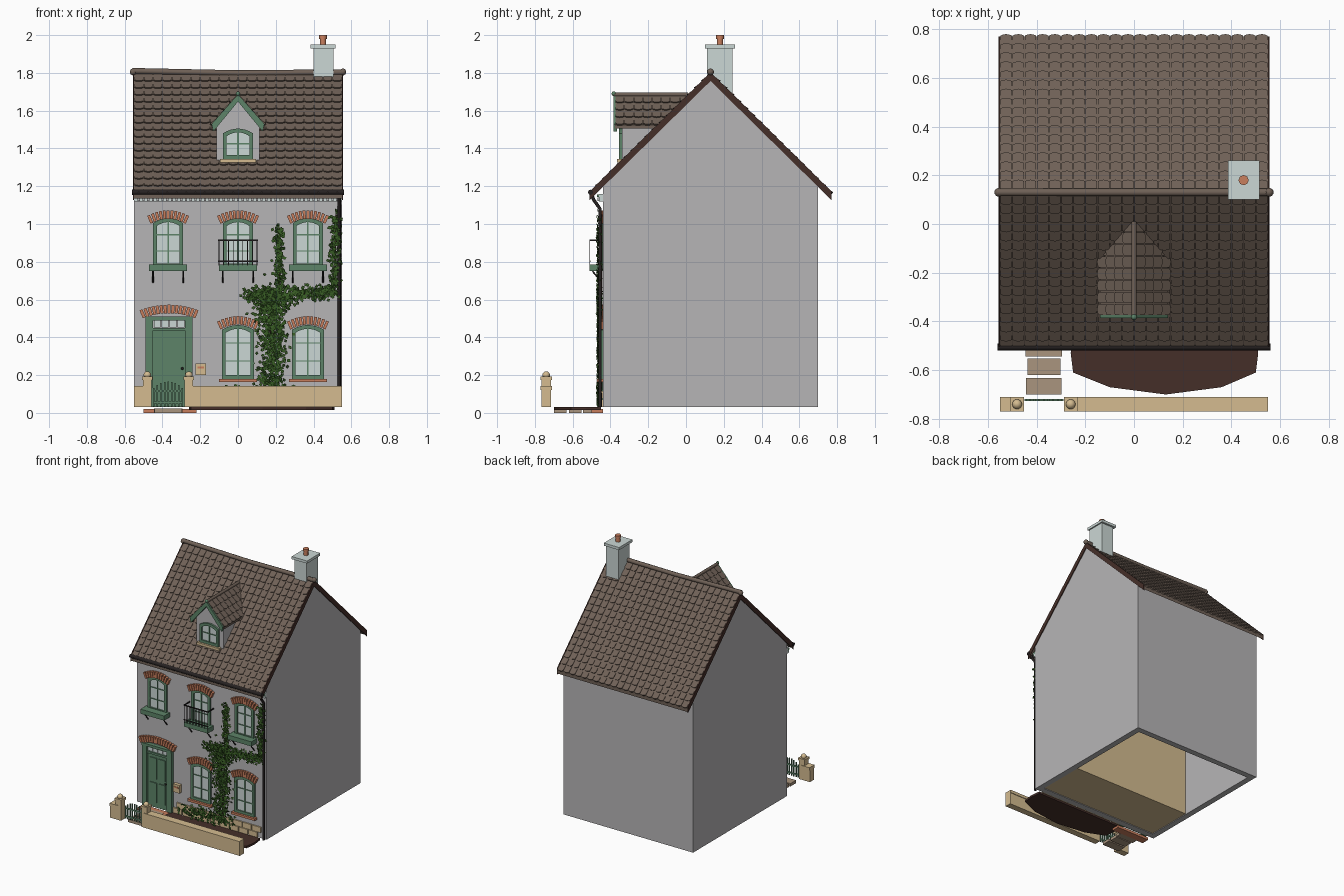
import bpy, bmesh, math, random
from mathutils import Vector, Matrix

random.seed(4)
cube = bpy.data.objects.get("Cube")
if cube:
    bpy.data.objects.remove(cube)


def material(name, r, g, b):
    m = bpy.data.materials.new(name)
    m.use_nodes = True
    m.diffuse_color = (r, g, b, 1)
    node = next(n for n in m.node_tree.nodes if n.type == 'BSDF_PRINCIPLED')
    node.inputs["Base Color"].default_value = (r, g, b, 1)
    node.inputs["Roughness"].default_value = 0.8
    return m


WALL = material("grey render", .47, .46, .47)
ROOF = material("brown tile", .16, .12, .095)
IRON = material("black iron", .02, .016, .016)
GREEN = material("green paint", .11, .23, .14)
PALE = material("pale glass", .6, .68, .66)
BRICK = material("terracotta", .58, .21, .11)
IVY = material("ivy green", .04, .11, .018)
STONE = material("sandstone", .66, .5, .28)
SOIL = material("dark soil", .06, .028, .022)
PATH = material("path stone", .4, .3, .21)


def finish(name, bm, mat):
    bmesh.ops.recalc_face_normals(bm, faces=bm.faces)
    me = bpy.data.meshes.new(name)
    bm.to_mesh(me)
    bm.free()
    ob = bpy.data.objects.new(name, me)
    me.materials.append(mat)
    bpy.context.collection.objects.link(ob)
    return ob


def boxes(name, mat, *bounds):
    """Bounds are x0, x1, y0, y1, z0, z1."""
    bm = bmesh.new()
    for x0, x1, y0, y1, z0, z1 in bounds:
        m = Matrix.Translation(((x0 + x1) / 2, (y0 + y1) / 2, (z0 + z1) / 2))
        m = m @ Matrix.Diagonal((x1 - x0, y1 - y0, z1 - z0, 1))
        bmesh.ops.create_cube(bm, size=1, matrix=m)
    return finish(name, bm, mat)


def place(axis, u, v, d):
    return {'x': (d, u, v), 'y': (u, d, v), 'z': (u, v, d)}[axis]


def prism(name, mat, pts, axis, a, b, hole=None):
    """Extrude an outline along an axis, with an optional matching hole."""
    bm = bmesh.new()
    rings = [[bm.verts.new(place(axis, u, v, d)) for u, v in loop]
             for loop in ([pts, hole] if hole else [pts]) for d in (a, b)]
    n = len(pts)
    pairs = [(0, 1), (2, 3), (0, 2), (1, 3)] if hole else [(0, 1)]
    for p, q in pairs:
        for i in range(n):
            j = (i + 1) % n
            bm.faces.new((rings[p][i], rings[p][j], rings[q][j], rings[q][i]))
    if not hole:
        bm.faces.new(rings[0])
        bm.faces.new(rings[1])
    return finish(name, bm, mat)


def tube(name, mat, pts, radius):
    cu = bpy.data.curves.new(name, 'CURVE')
    cu.dimensions, cu.bevel_depth, cu.bevel_resolution = '3D', radius, 2
    cu.use_fill_caps = True
    sp = cu.splines.new('POLY')
    sp.points.add(len(pts) - 1)
    for p, co in zip(sp.points, pts):
        p.co = (*co, 1)
    cu.materials.append(mat)
    bpy.context.collection.objects.link(bpy.data.objects.new(name, cu))


def ball(name, mat, loc, r):
    bpy.ops.mesh.primitive_uv_sphere_add(segments=16, ring_count=8, radius=r, location=loc)
    ob = bpy.context.object
    ob.name = name
    ob.data.materials.append(mat)
    bpy.ops.object.shade_smooth()


def tiles(name, origin, across, down, rows, cols):
    """Overlapping round-ended tiles on a slope."""
    origin, across, down = Vector(origin), Vector(across), Vector(down)
    normal = across.cross(down).normalized()
    normal *= 1 if normal.z > 0 else -1
    bm = bmesh.new()
    for r in range(rows):
        for c in range(cols):
            ends = [(k, r + 1 + .16 * (1 - k * k)) for k in (-.94, -.5, 0, .5, .94)]
            outline = [(.94, r), (-.94, r)] + ends
            low = [origin + across * (c + .5 + k / 2) / cols + down * v / rows for k, v in outline]
            top = [p + normal * (.003 + .008 * (v - r)) for p, (k, v) in zip(low, outline)]
            lo, hi = [[bm.verts.new(p) for p in ring] for ring in (low, top)]
            bm.faces.new(hi)
            for i in range(len(lo)):
                j = (i + 1) % len(lo)
                bm.faces.new((lo[i], lo[j], hi[j], hi[i]))
    return finish(name, bm, ROOF)


def arched(x, w, z0, z1, rise):
    top = [(x + w * t / 4, z1 - rise * (t / 4) ** 2) for t in range(4, -5, -1)]
    return [(x - w, z0), (x + w, z0)] + top


def window(name, x, y, w, z0, z1, rows):
    t = .02
    prism(name + "_glass", PALE, arched(x, w - t / 2, z0, z1 - t / 2, .02), 'y', y - .004, y + .01)
    prism(name + "_frame", GREEN, arched(x, w, z0, z1, .025), 'y', y - .014, y + .01,
          arched(x, w - t, z0 + t, z1 - t, .02))
    bars = [(x - .004, x + .004, y - .009, y, z0, z1 - t)]
    for i in range(1, rows):
        z = z0 + (z1 - z0) * i / rows
        bars.append((x - w + t, x + w - t, y - .009, y, z - .003, z + .003))
    boxes(name + "_bars", GREEN, *bars)


def brick_arch(name, x, w, z, rise, n):
    bm = bmesh.new()
    for i in range(n):
        t = 2 * i / (n - 1) - 1
        m = Matrix.Translation((x + t * w, FRONT - .008, z + rise * (1 - t * t)))
        m = m @ Matrix.Rotation(t * .4, 4, 'Y') @ Matrix.Diagonal((1.75 * w / n, .03, .045, 1))
        bmesh.ops.create_cube(bm, size=1, matrix=m)
    finish(name, bm, BRICK)


FRONT, BACK, RIDGE, HALF = -.44, .7, .13, .55

# House shell, open underneath, with the front room inside
shell = prism("house_walls", WALL, [(FRONT, .03), (BACK, .03), (BACK, 1.2), (RIDGE, 1.765), (FRONT, 1.2)],
              'x', -HALF, HALF)
bm = bmesh.new()
bm.from_mesh(shell.data)
bmesh.ops.delete(bm, geom=[f for f in bm.faces if f.normal.z < -.9], context='FACES')
bm.to_mesh(shell.data)
bm.free()
solid = shell.modifiers.new("thickness", 'SOLIDIFY')
solid.thickness, solid.offset, solid.use_even_offset = .045, -1, True
boxes("front_room", STONE, (-.505, .505, -.395, -.03, .035, 1.15))

# Main roof
slope = [(-.51, 1.165), (RIDGE, 1.795), (.77, 1.165)]
under = [(y, z - .03) for y, z in reversed(slope)]
prism("roof_slab", ROOF, slope + under, 'x', -HALF, HALF)
for side, name in ((-1, "front"), (1, "back")):
    tiles(name + "_roof_tiles", (-HALF, RIDGE, 1.793), (2 * HALF, 0, 0), (0, side * .635, -.628), 17, 22)
    verge = [(y, z + .008) for y, z in slope] + [(y, z - .008) for y, z in under]
    prism(name + "_verge", SOIL, verge, 'x', side * HALF, side * (HALF + .006))
    ball(name + "_ridge_end", ROOF, (side * .555, RIDGE, 1.805), .018)
tube("ridge_tiles", ROOF, [(-.56, RIDGE, 1.81), (0, RIDGE, 1.798), (.56, RIDGE, 1.803)], .016)

# Eaves, gutter and downpipe
tube("gutter", IRON, [(-.56, -.505, 1.168), (.56, -.505, 1.168)], .014)
tube("downpipe", IRON, [(.535, -.5, 1.16), (.535, -.49, 1.13), (.535, -.455, 1.08), (.535, -.455, .03)], .009)
boxes("cornice", PALE, (-HALF, HALF, FRONT - .02, FRONT, 1.12, 1.16))
boxes("fascia", GREEN, (-HALF, HALF, FRONT - .03, FRONT, 1.142, 1.155))
boxes("cornice_blocks", WALL, *[(x / 40 - .006, x / 40 + .006, FRONT - .028, FRONT, 1.122, 1.14)
                                for x in range(-21, 22)])

# Chimney
boxes("chimney_stack", PALE, (.4, .505, .11, .245, 1.6, 1.93))
boxes("chimney_cap", PALE, (.385, .515, .1, .26, 1.93, 1.95))
tube("chimney_pot", BRICK, [(.45, .18, 1.94), (.45, .18, 1.985)], .017)
tube("chimney_pot_rim", BRICK, [(.45, .18, 1.98), (.45, .18, 2)], .021)

# Dormer
gable = [(-.115, 1.3), (.115, 1.3), (.115, 1.53), (0, 1.66), (-.115, 1.53)]
prism("dormer_walls", WALL, gable, 'y', -.34, -.05)
pitch = [(-.14, 1.525), (0, 1.683), (.14, 1.525)]
prism("dormer_roof", ROOF, pitch + [(x, z - .02) for x, z in reversed(pitch)], 'y', -.375, 0)
prism("dormer_bargeboard", GREEN, [(x, z + .004) for x, z in pitch] + [(x * .93, z - .035) for x, z in reversed(pitch)],
      'y', -.385, -.365)
for side in (-1, 1):
    tiles("dormer_tiles", (0, -.375, 1.682), (0, .39, 0), (side * .137, 0, -.155), 4, 8)
tube("dormer_ridge", ROOF, [(0, -.38, 1.685), (0, .01, 1.685)], .011)
ball("dormer_finial", GREEN, (0, -.382, 1.69), .012)
window("dormer_window", 0, -.34, .08, 1.345, 1.505, 2)
boxes("dormer_sill", STONE, (-.095, .095, -.365, -.34, 1.325, 1.343))

# Windows with arches, planters and sills
for x in (-.37, 0, .37):
    window("upper_window", x, FRONT, .08, .77, 1.03, 3)
    brick_arch("upper_arch", x, .095, 1.025, .025, 11)
    boxes("planter", GREEN, (x - .1, x + .1, -.51, FRONT, .75, .785))
    for side in (-.08, .08):
        tube("planter_bracket", IRON, [(x + side, -.495, .75), (x + side, -.445, .69)], .004)
for x in (0, .37):
    window("lower_window", x, FRONT, .085, .18, .465, 3)
    brick_arch("lower_arch", x, .095, .465, .025, 11)
    boxes("window_sill", BRICK, (x - .1, x + .1, FRONT - .03, FRONT, .163, .18))
boxes("balcony_rail", IRON, (-.105, .105, -.512, -.506, .91, .918), (-.105, .105, -.512, -.506, .8, .806),
      *[(s * .1 - .003, s * .1 + .003, -.51, FRONT, .91, .918) for s in (-1, 1)],
      *[(i / 40 - .002, i / 40 + .002, -.511, -.507, .78, .915) for i in range(-4, 5)])

# Door
DX = -.365
boxes("door_surround", GREEN, (DX - .125, DX - .085, FRONT - .025, FRONT, .03, .5),
      (DX + .085, DX + .125, FRONT - .025, FRONT, .03, .5), (DX - .125, DX + .125, FRONT - .03, FRONT, .49, .51))
boxes("door_leaf", GREEN, (DX - .085, DX + .085, FRONT - .008, FRONT, .03, .44),
      (DX - .09, DX + .09, FRONT - .018, FRONT, .435, .45))
boxes("door_panels", GREEN, *[(DX + a, DX + b, FRONT - .015, FRONT, c, d)
      for a, b in ((-.065, -.008), (.008, .065)) for c, d in ((.07, .22), (.25, .41))])
boxes("fanlight", PALE, *[(DX + i * .042 - .018, DX + i * .042 + .018, FRONT - .01, FRONT, .453, .488)
                          for i in (-1.5, -.5, .5, 1.5)])
ball("door_knob", IRON, (DX + .07, FRONT - .018, .235), .007)
brick_arch("door_arch", DX, .14, .525, .025, 15)
boxes("letter_box", STONE, (-.225, -.17, FRONT - .025, FRONT, .2, .262))
boxes("letter_slot", BRICK, (-.215, -.18, FRONT - .028, FRONT, .235, .245))

# Stone plinth along the front
boxes("plinth_stones", STONE, *[(i * .08 - .237 + r * .03, i * .08 - .163 + r * .03, FRONT - .01, FRONT,
      .03 + r * .045, .071 + r * .045) for r in (0, 1) for i in range(9)])

# Path, step and flower bed
boxes("door_step", BRICK, (-.5, -.22, -.5, FRONT, 0, .02))
boxes("path_stones", PATH, *[(-.37 - w, -.37 + w, y, y + .068, 0, .022)
                             for y, w in ((-.7, .073), (-.62, .068), (-.545, .075))])
bed = [(-.25, -.45), (-.26, -.53), (-.25, -.61), (-.1, -.67), (.13, -.7), (.36, -.67), (.5, -.61), (.51, -.53), (.5, -.45)]
prism("flower_bed", SOIL, bed, 'z', .016, .032)

# Garden wall, pillars and gate
for x0, x1 in ((-HALF, -.48), (-.26, HALF)):
    boxes("garden_wall", STONE, (x0, x1, -.765, -.715, .03, .125), (x0, x1, -.77, -.71, .12, .142))
for x in (-.48, -.26):
    boxes("gate_pillar", STONE, (x - .023, x + .023, -.765, -.715, .03, .18), (x - .028, x + .028, -.77, -.71, .175, .192))
    ball("pillar_ball", STONE, (x, -.74, .2), .02)
boxes("gate", GREEN, *[(-.45, -.29, -.727, -.719, z, z + .01) for z in (.05, .11)],
      *[(-.37 + i * .019 - .004, -.37 + i * .019 + .004, -.727, -.719, .035, .165 - .002 * i * i) for i in range(-4, 5)])

# Ivy: leaves scattered along stems given as x, z, x, z, spread, count
stems = [(.18, .12, .19, .45, .06, 420), (.17, .42, .16, .64, .06, 300), (.05, .62, .5, .64, .035, 420),
         (.22, .64, .22, .98, .024, 190), (.51, .62, .52, 1.05, .026, 240), (.15, .5, .27, .62, .04, 120),
         (-.15, .08, .25, .1, .04, 260)]
bm = bmesh.new()
for xa, za, xb, zb, spread, count in stems:
    for i in range(count):
        t = random.random()
        x = xa + (xb - xa) * t + max(-2, min(2, random.gauss(0, .6))) * spread
        z = za + (zb - za) * t + max(-2, min(2, random.gauss(0, .6))) * spread
        m = Matrix.Translation((min(x, .545), FRONT - random.uniform(.006, .03), max(z, .04)))
        m = m @ Matrix.Rotation(random.uniform(0, math.tau), 4, 'Y') @ Matrix.Rotation(random.uniform(-.7, .7), 4, 'X')
        leaf = [(0, 0, .014), (.009, -.003, .002), (0, 0, -.011), (-.009, -.003, .002)]
        bm.faces.new([bm.verts.new(m @ Vector(p)) for p in leaf])
finish("ivy_leaves", bm, IVY)
for xa, za, xb, zb, *rest in stems[:5]:
    tube("ivy_stem", SOIL, [(xa, FRONT - .006, za), (xb, FRONT - .006, zb)], .004)
